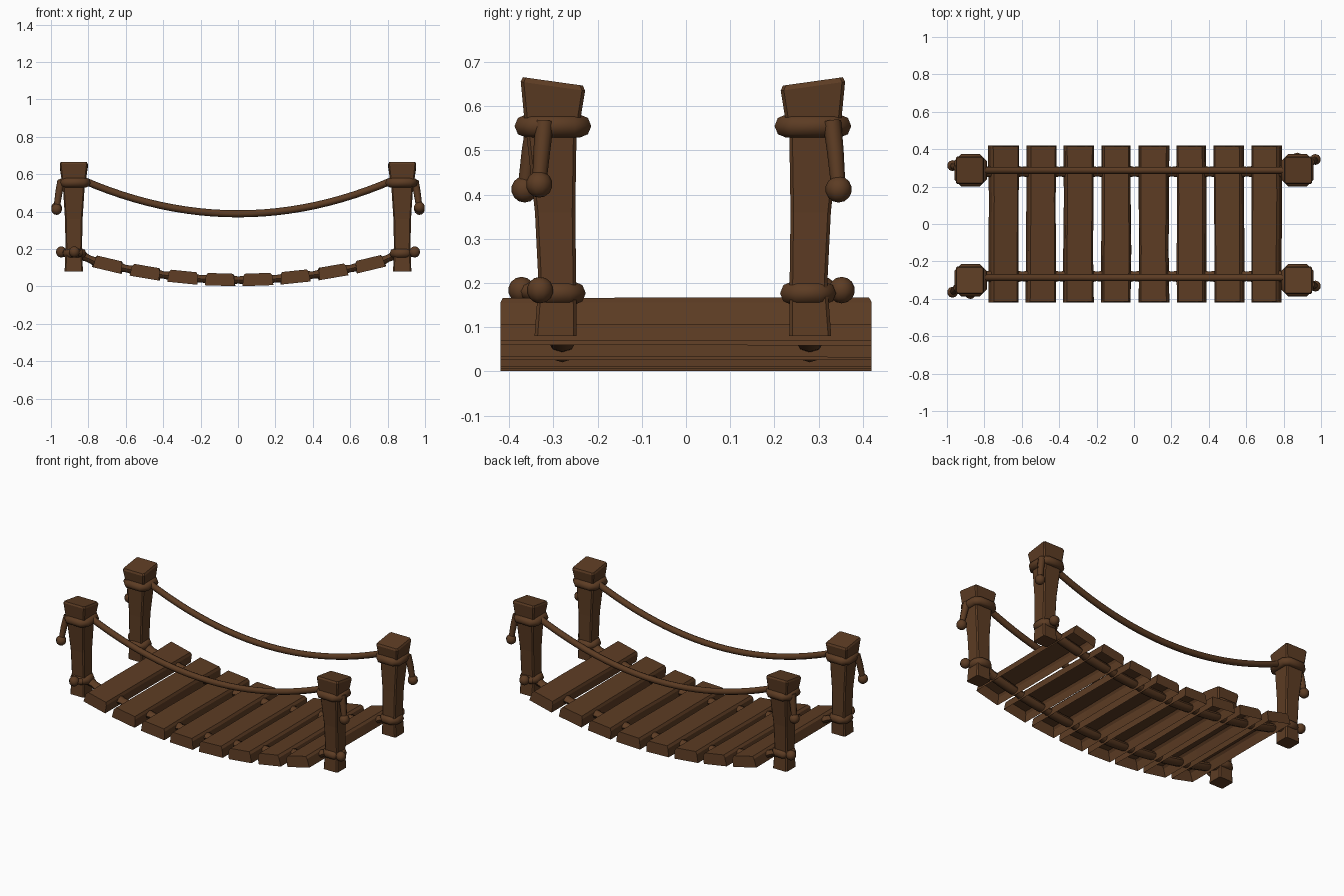
import bpy, bmesh, math, random
from mathutils import Vector, Matrix

if "Cube" in bpy.data.objects:
    bpy.data.objects.remove(bpy.data.objects["Cube"])

random.seed(4)
wood = bpy.data.materials.new("brown wood")
wood.diffuse_color = (0.108, 0.045, 0.017, 1)
wood.use_nodes = True
wood.node_tree.nodes["Principled BSDF"].inputs["Base Color"].default_value = wood.diffuse_color


def finish(bm, name, smooth, open_side=None):
    bmesh.ops.recalc_face_normals(bm, faces=bm.faces[:])
    if open_side:
        gone = [f for f in bm.faces if f.normal.dot(open_side) > 0.95]
        bmesh.ops.delete(bm, geom=gone, context='FACES')
    me = bpy.data.meshes.new(name)
    bm.to_mesh(me)
    bm.free()
    me.materials.append(wood)
    ob = bpy.data.objects.new(name, me)
    bpy.context.collection.objects.link(ob)
    if smooth:
        bpy.ops.object.select_all(action='DESELECT')
        bpy.context.view_layer.objects.active = ob
        ob.select_set(True)
        bpy.ops.object.shade_smooth_by_angle(angle=math.radians(50))
    return ob


def loft(rings, name, closed=False, smooth=False, open_side=None):
    bm = bmesh.new()
    vs = [[bm.verts.new(p) for p in r] for r in rings]
    n = len(vs[0])
    pairs = list(zip(vs, vs[1:])) + ([(vs[-1], vs[0])] if closed else [])
    for a, b in pairs:
        for i in range(n):
            j = (i + 1) % n
            bm.faces.new((a[i], a[j], b[j], b[i]))
    if not closed:
        bm.faces.new(vs[0])
        bm.faces.new(vs[-1])
    return finish(bm, name, smooth, open_side)


def rope(pts, radii, name, ref=(0, 0, 1), closed=False, sides=8, flat=1.0):
    pts = [Vector(p) for p in pts]
    n = len(pts)
    rings = []
    for k, p in enumerate(pts):
        if closed:
            t = pts[(k + 1) % n] - pts[k - 1]
        else:
            t = pts[min(k + 1, n - 1)] - pts[max(k - 1, 0)]
        t.normalize()
        u = t.cross(Vector(ref)).normalized()
        w = u.cross(t)
        r = radii[k] if isinstance(radii, list) else radii
        rings.append([p + u * r * math.cos(2 * math.pi * i / sides)
                      + w * r * flat * math.sin(2 * math.pi * i / sides) for i in range(sides)])
    return loft(rings, name, closed, True)


def knot(pos, name, r=0.03):
    bm = bmesh.new()
    bmesh.ops.create_uvsphere(bm, u_segments=10, v_segments=7, radius=r,
                              matrix=Matrix.Translation(pos))
    finish(bm, name, True)


def octagon(hx, hy, c):
    # square with cut corners
    return [(hx, -hy + c), (hx, hy - c), (hx - c, hy), (-hx + c, hy),
            (-hx, hy - c), (-hx, -hy + c), (-hx + c, -hy), (hx - c, -hy)]


def deck(x):
    return 0.034 + 0.17 * x * x


# Planks following the sag: hollow shells, open underneath, slightly uneven
for i in range(8):
    x = -0.694 + 0.2 * i
    ang = math.atan(0.34 * x)
    rings = []
    for y in (-0.42, -0.14, 0.14, 0.42):
        a = 0.080 + random.uniform(-0.004, 0.003)
        b = 0.080 + random.uniform(-0.004, 0.003)
        prof = [(-a, -0.032), (b, -0.032), (b - 0.004, 0.020), (b - 0.014, 0.034),
                (-a + 0.014, 0.034), (-a + 0.004, 0.020)]
        ring = []
        for px, pz in prof:
            yy = y * (0.986 if abs(y) > 0.4 and pz > 0.021 else 1)
            ring.append((x + px * math.cos(ang) - pz * math.sin(ang), yy,
                         deck(x) + px * math.sin(ang) + pz * math.cos(ang)))
        rings.append(ring)
    loft(rings, "plank_%d" % (i + 1), open_side=Vector((math.sin(ang), 0, -math.cos(ang))))

for sy, row in ((-1, "front"), (1, "back")):
    shift = 0 if sy < 0 else -0.014
    # Hand rope
    pts = [(-0.83 + 1.66 * k / 24, sy * 0.287, 0.388 + 0.262 * (-0.83 + 1.66 * k / 24) ** 2)
           for k in range(25)]
    rope(pts, 0.019, row + "_hand_rope")
    # Deck rope threaded through the planks, flaring where it enters them
    pts, rad = [], []
    for k in range(-34, 35):
        x = k * 0.025
        gap = abs(x - 0.006 - 0.2 * round((x - 0.006) / 0.2))
        pts.append((x, sy * 0.28, deck(x) + max(0, abs(x) - 0.77) * 0.2))
        rad.append(0.024 + min(0.008, gap * 0.25))
    rope(pts, rad, row + "_deck_rope", flat=0.75)

    for sx, side in ((-1, "left"), (1, "right")):
        name = row + "_" + side
        # Post with flared head and slanted top
        rings = []
        for z, h, cy in ((0.08, 0.049, 0.295), (0.2, 0.044, 0.291), (0.36, 0.047, 0.296),
                         (0.53, 0.058, 0.304), (0.575, 0.066, 0.302),
                         (0.645, 0.075, 0.301), (0.656, 0.070, 0.301)):
            ring = []
            for px, py in octagon(h, h * 0.97, 0.007):
                dz = 0.14 * py if z > 0.6 else 0
                ring.append((sx * 0.878 + px, sy * (cy + shift + py), z + dz))
            rings.append(ring)
        loft(rings, name + "_post")
        # Rope rings around the post
        for z, h, r, cy, lab in ((0.555, 0.061, 0.026, 0.301, "upper"),
                                 (0.177, 0.038, 0.026, 0.290, "lower")):
            pts = [(sx * 0.874 + px, sy * (cy + shift) + py, z) for px, py in octagon(h, h, 0.015)]
            rope(pts, r, name + "_" + lab + "_ring", closed=True)

# Hanging rope ends with knots on the upper rings
for sx, y0, y1, z, name in ((-1, -0.34, -0.365, 0.412, "front_left"), (1, -0.32, -0.332, 0.423, "front_right"),
                            (-1, 0.30, 0.312, 0.42, "back_left"), (1, 0.33, 0.345, 0.412, "back_right")):
    rope([(sx * 0.945, y0, 0.565), (sx * 0.958, (y0 + y1) / 2, 0.5), (sx * 0.97, y1, z)],
         [0.021, 0.019, 0.016], name + "_rope_end", ref=(0, 1, 0))
    knot((sx * 0.97, y1, z), name + "_end_knot")

# Knots on the lower rings
for x, y, name in ((-0.875, -0.372, "front_left"), (0.945, -0.33, "front_right"),
                   (-0.945, 0.31, "back_left"), (0.873, 0.352, "back_right")):
    rope([(0.96 * x, 0.92 * y, 0.178), (x, y, 0.184)], 0.019, name + "_knot_stub")
    knot((x, y, 0.184), name + "_lower_knot")
